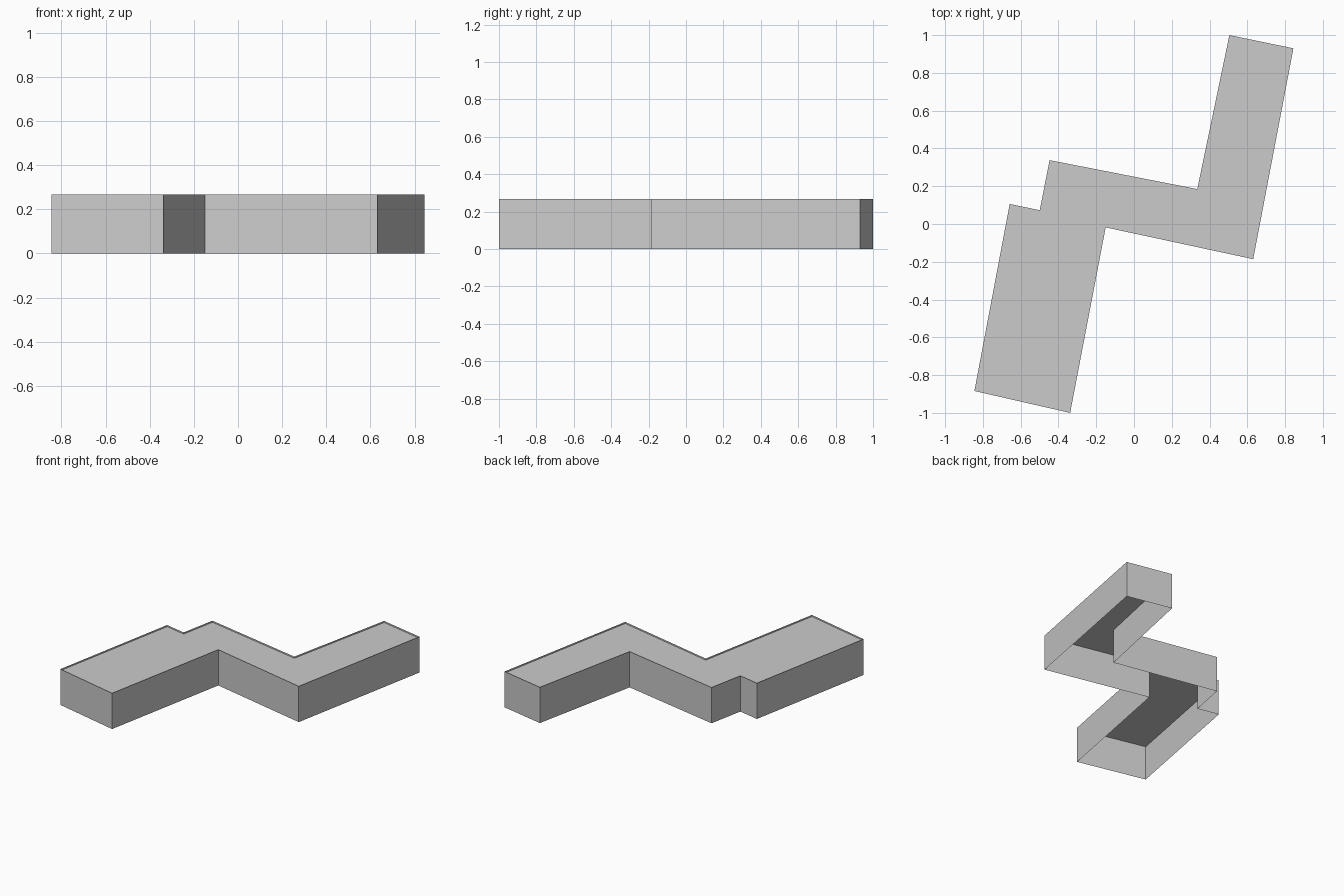
import bpy, bmesh

if "Cube" in bpy.data.objects:
    bpy.data.objects.remove(bpy.data.objects["Cube"])

HEIGHT = 0.267
ROOF_Z = 0.255

# Z-shaped footprint, counter-clockwise seen from above
footprint = [(-0.845, -0.884), (-0.338, -1.0), (-0.15, -0.018), (0.631, -0.186),
             (0.844, 0.93), (0.505, 1.0), (0.335, 0.185), (-0.447, 0.338),
             (-0.499, 0.073), (-0.658, 0.106)]


def make_object(name, bm):
    mesh = bpy.data.meshes.new(name)
    bm.to_mesh(mesh)
    bm.free()
    obj = bpy.data.objects.new(name, mesh)
    bpy.context.collection.objects.link(obj)
    return obj


# Thin outer walls, open at the bottom
bm = bmesh.new()
low = [bm.verts.new((x, y, 0)) for x, y in footprint]
high = [bm.verts.new((x, y, HEIGHT)) for x, y in footprint]
for i in range(len(low)):
    j = (i + 1) % len(low)
    bm.faces.new((low[i], low[j], high[j], high[i]))
make_object("outer_walls", bm)

# Flat roof, sunk slightly below the wall rim
bm = bmesh.new()
bm.faces.new([bm.verts.new((x, y, ROOF_Z)) for x, y in footprint])
make_object("flat_roof", bm)
